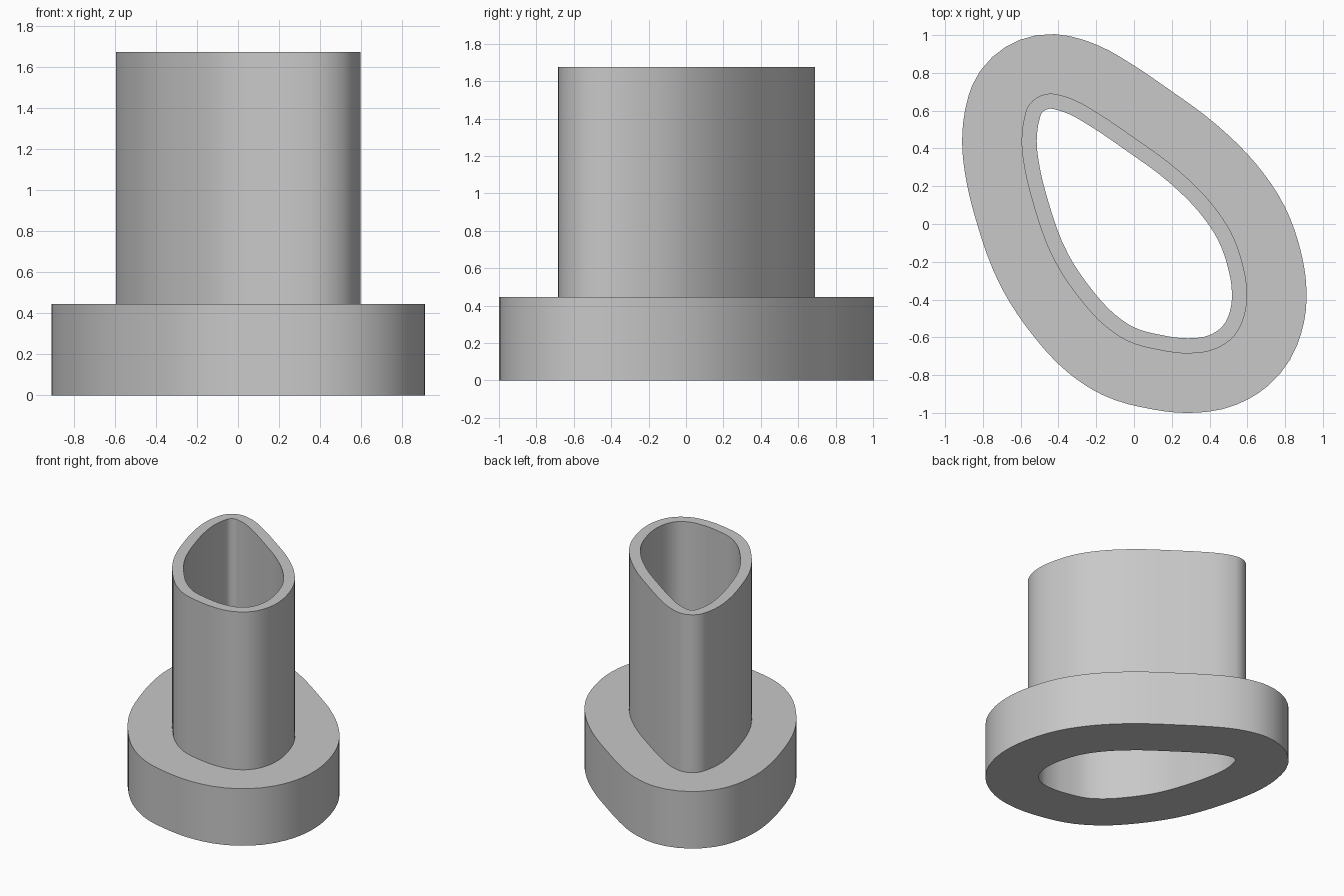
import bpy, bmesh, math
from mathutils import Vector
from mathutils.geometry import interpolate_bezier

cube = bpy.data.objects.get("Cube")
if cube:
    bpy.data.objects.remove(cube, do_unlink=True)

FLANGE_TOP = 0.445
SLEEVE_TOP = 1.675
WALL = 0.08
FLANGE_OFFSET = 0.395
STEPS = 4

# Teardrop bore outline, clockwise from the narrow tip
BORE = [Vector(p) for p in (
    (-.45, .61), (-.405, .603), (-.34, .58), (-.235, .52), (-.05, .395),
    (.19, .217), (.347, .06), (.445, -.085), (.498, -.233), (.517, -.34),
    (.513, -.44), (.47, -.54), (.40, -.588), (.29, -.605), (.145, -.588),
    (0, -.547), (-.10, -.48), (-.225, -.345), (-.347, -.163), (-.457, .13),
    (-.50, .305), (-.515, .44), (-.50, .555), (-.49, .585))]


def smooth_outline(points):
    """Closed smooth curve through the points."""
    n = len(points)
    tangents = []
    for i, p in enumerate(points):
        before, after = p - points[i - 1], points[(i + 1) % n] - p
        a, b = before.length, after.length
        tangents.append((before / a * b + after / b * a).normalized())
    curve = []
    for i, p in enumerate(points):
        j = (i + 1) % n
        q = points[j]
        reach = (q - p).length / 3
        curve += interpolate_bezier(p, p + tangents[i] * reach,
                                    q - tangents[j] * reach, q, STEPS + 1)[:-1]
    return [Vector((p[0], p[1])) for p in curve]


def offset_outline(outline, distance):
    """Move every point outwards along its normal."""
    n = len(outline)
    result = []
    for i, p in enumerate(outline):
        d = ((p - outline[i - 1]).normalized()
             + (outline[(i + 1) % n] - p).normalized()).normalized()
        result.append(p + Vector((-d.y, d.x)) * distance)
    return result


bore = smooth_outline(BORE)
sleeve = offset_outline(bore, WALL)
flange = offset_outline(bore, FLANGE_OFFSET)

# Flange, sleeve and through bore as one closed loop of rings
bm = bmesh.new()
section = ((bore, 0), (flange, 0), (flange, FLANGE_TOP),
           (sleeve, FLANGE_TOP), (sleeve, SLEEVE_TOP), (bore, SLEEVE_TOP))
rings = [[bm.verts.new((p.x, p.y, z)) for p in outline] for outline, z in section]
count = len(bore)
for k, ring in enumerate(rings):
    following = rings[(k + 1) % len(rings)]
    for i in range(count):
        j = (i + 1) % count
        bm.faces.new((ring[i], ring[j], following[j], following[i]))
bmesh.ops.recalc_face_normals(bm, faces=bm.faces)
mesh = bpy.data.meshes.new("flanged_sleeve")
bm.to_mesh(mesh)
bm.free()
body = bpy.data.objects.new("flanged_sleeve", mesh)
bpy.context.collection.objects.link(body)

# Plain grey finish
grey = bpy.data.materials.new("light_grey")
grey.use_nodes = True
colour = (0.58, 0.58, 0.58, 1)
grey.diffuse_color = colour
grey.node_tree.nodes["Principled BSDF"].inputs["Base Color"].default_value = colour
mesh.materials.append(grey)

bpy.ops.object.select_all(action='DESELECT')
body.select_set(True)
bpy.context.view_layer.objects.active = body
bpy.ops.object.shade_smooth_by_angle(angle=math.radians(30))
